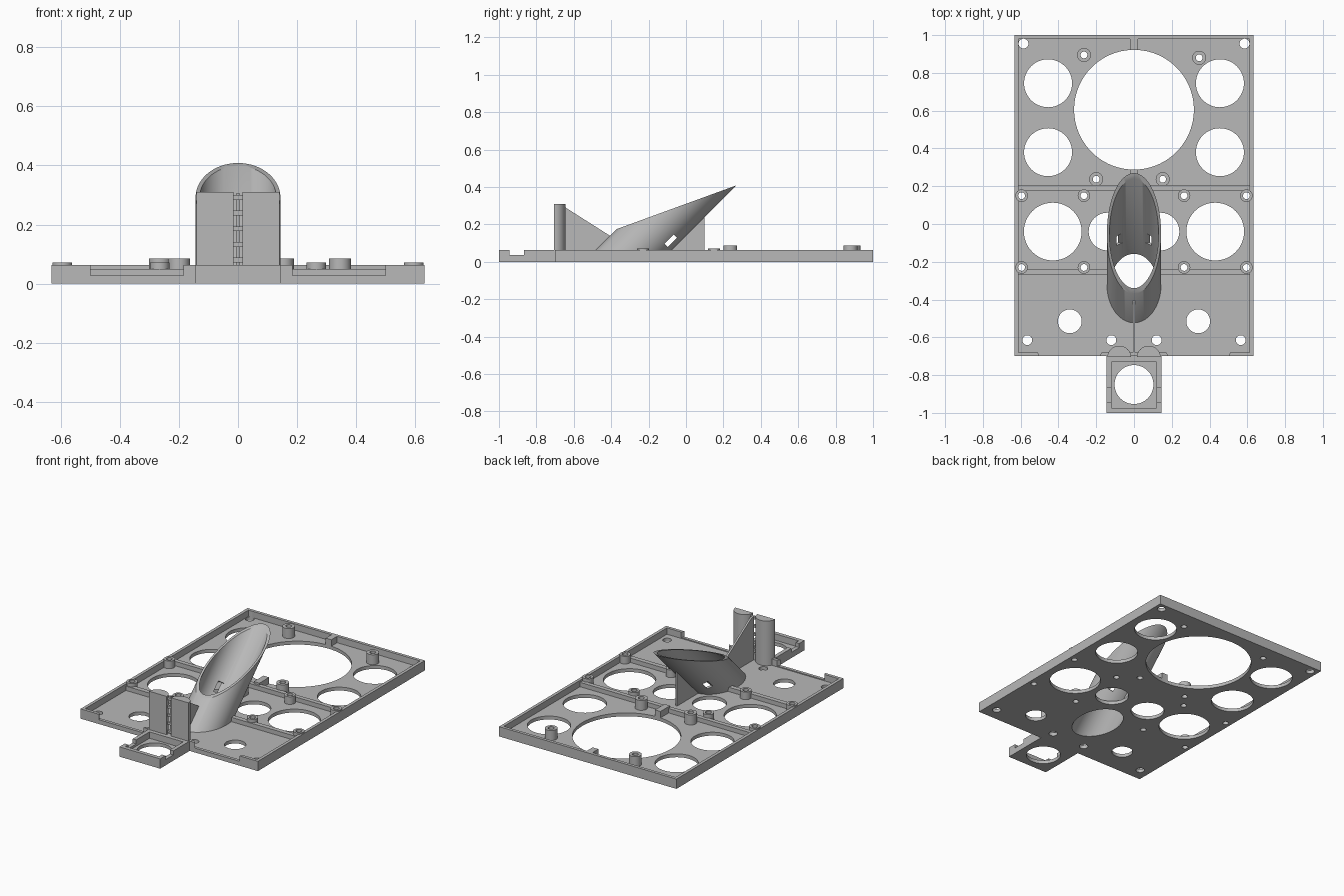
import bpy, bmesh, math
from mathutils import Vector, Matrix

default = bpy.data.objects.get("Cube")
if default:
    bpy.data.objects.remove(default, do_unlink=True)

grey = bpy.data.materials.new("plain_grey")
grey.use_nodes = True
grey.diffuse_color = (0.48, 0.48, 0.48, 1)
grey.node_tree.nodes["Principled BSDF"].inputs["Base Color"].default_value = (0.48, 0.48, 0.48, 1)

RIM, FLOOR, RIB = 0.063, 0.022, 0.05
TILT = Matrix.Rotation(math.radians(-45), 4, "X")
TUBE_FOOT = Vector((0, -0.342, 0))


def add_box(bm, x0, x1, y0, y1, z0, z1):
    size = Matrix.Diagonal((x1 - x0, y1 - y0, z1 - z0, 1))
    centre = Matrix.Translation(((x0 + x1) / 2, (y0 + y1) / 2, (z0 + z1) / 2))
    bmesh.ops.create_cube(bm, size=1, matrix=centre @ size)


def add_disc(bm, x, y, r, z0, z1, sides=48):
    bmesh.ops.create_cone(bm, cap_ends=True, segments=sides, radius1=r, radius2=r, depth=z1 - z0,
                          matrix=Matrix.Translation((x, y, (z0 + z1) / 2)))


def add_prism(bm, points, offset):
    face = bm.faces.new([bm.verts.new(p) for p in points])
    moved = bmesh.ops.extrude_face_region(bm, geom=[face])["geom"]
    bmesh.ops.translate(bm, vec=offset, verts=[v for v in moved if isinstance(v, bmesh.types.BMVert)])


def make(name, bm):
    bmesh.ops.recalc_face_normals(bm, faces=bm.faces[:])
    mesh = bpy.data.meshes.new(name)
    bm.to_mesh(mesh)
    bm.free()
    mesh.materials.append(grey)
    obj = bpy.data.objects.new(name, mesh)
    bpy.context.collection.objects.link(obj)
    return obj


def select(obj):
    bpy.ops.object.select_all(action="DESELECT")
    obj.select_set(True)
    bpy.context.view_layer.objects.active = obj


def cut(obj, *cutters):
    select(obj)
    for cutter in cutters:
        mod = obj.modifiers.new("cut", "BOOLEAN")
        mod.operation, mod.solver, mod.object = "DIFFERENCE", "EXACT", cutter
        bpy.ops.object.modifier_apply(modifier=mod.name)


def tilted_cylinder(r):
    bm = bmesh.new()
    bmesh.ops.create_cone(bm, cap_ends=True, segments=96, radius1=r, radius2=r, depth=2,
                          matrix=Matrix.Translation(TUBE_FOOT) @ TILT)
    return bm


# Cutters: round openings, screw holes, tube bore
tall_bosses = [(-0.265, 0.895), (0.345, 0.88), (-0.2, 0.237), (0.152, 0.237)]
low_bosses = [(s * x, y) for s in (-1, 1) for x in (0.265, 0.595) for y in (0.15, -0.23)]
bm = bmesh.new()
add_disc(bm, 0, 0.605, 0.317, -0.1, 0.2, 96)
add_disc(bm, 0, -0.85, 0.103, -0.1, 0.2, 64)
for s in (-1, 1):
    for x, y, r in [(0.455, 0.745, 0.127), (0.455, 0.38, 0.127), (0.43, -0.04, 0.153),
                    (0.14, -0.04, 0.1), (0.34, -0.515, 0.063), (0.565, -0.615, 0.026),
                    (0.12, -0.615, 0.026), (0.585, 0.955, 0.026)]:
        add_disc(bm, s * x, y, r, -0.1, 0.2)
for x, y in tall_bosses + low_bosses:
    add_disc(bm, x, y, 0.018, -0.1, 0.2, 24)
holes = make("hole_cutter", bm)
bore = make("bore_cutter", tilted_cylinder(0.13))

# Cutters: tray pocket, holder pocket, rim notches, holder side notches
bm = bmesh.new()
add_box(bm, -0.612, 0.612, -0.68, 0.98, FLOOR, 0.2)
add_box(bm, -0.12, 0.12, -0.975, -0.73, FLOOR, 0.2)
pockets = make("pocket_cutter", bm)
bm = bmesh.new()
for s in (-1, 1):
    add_prism(bm, [(s * x, y, 0.028) for x, y in
                   [(0.19, -0.71), (0.495, -0.71), (0.515, -0.67), (0.165, -0.67)]], (0, 0, 0.1))
add_box(bm, -0.2, 0.2, -0.945, -0.865, 0.037, 0.1)
notches = make("notch_cutter", bm)

# Tray with front holder
bm = bmesh.new()
outline = [(-0.632, -0.7), (-0.145, -0.7), (-0.145, -1), (0.145, -1), (0.145, -0.7),
           (0.632, -0.7), (0.632, 1), (-0.632, 1)]
add_prism(bm, [(x, y, 0) for x, y in outline], (0, 0, RIM))
tray = make("tray", bm)
cut(tray, pockets, notches, holes, bore)

# Cross ribs and short centre ribs
for name, dims in {"rear_rib": (-0.615, 0.615, 0.177, 0.205, FLOOR, RIB),
                   "front_rib": (-0.615, 0.615, -0.268, -0.238, FLOOR, RIB),
                   "centre_rib_inner": (-0.02, 0.02, 0.19, 0.32, FLOOR, RIM),
                   "centre_rib_rear": (-0.02, 0.02, 0.9, 0.985, FLOOR, RIM)}.items():
    bm = bmesh.new()
    add_box(bm, *dims)
    cut(make(name, bm), holes, bore)

# Screw bosses
for name, spots, r, top in [("tall_boss", tall_bosses, 0.037, 0.086), ("low_boss", low_bosses, 0.033, 0.071)]:
    for x, y in spots:
        bm = bmesh.new()
        add_disc(bm, x, y, r, FLOOR - 0.002, top, 32)
        cut(make(name, bm), holes)

# Slanted tube, trimmed at the base and by a sloping top plane
bm = tilted_cylinder(0.1435)
for point, normal in [((0, 0, 0.001), (0, 0, -1)), ((0, -0.37, 0.175), (0, -0.23, 0.63))]:
    found = bmesh.ops.bisect_plane(bm, geom=bm.verts[:] + bm.edges[:] + bm.faces[:],
                                   plane_co=point, plane_no=normal, clear_outer=True)["geom_cut"]
    bmesh.ops.contextual_create(bm, geom=[e for e in found if isinstance(e, bmesh.types.BMEdge)])
tube = make("slanted_tube", bm)
bm = bmesh.new()
bmesh.ops.create_cube(bm, size=1, matrix=Matrix.Translation((0, -0.082, 0.113)) @ TILT
                      @ Matrix.Diagonal((0.6, 0.025, 0.07, 1)))
window = make("window_cutter", bm)
cut(tube, bore, window)

# Fins in front of and behind the tube
for name, profile in {"front_fin": [(-0.685, 0.02), (-0.685, 0.305), (-0.66, 0.3), (-0.4, 0.135), (-0.515, 0.02)],
                      "rear_fin": [(-0.125, 0.02), (0.1, 0.02), (0.1, 0.242)]}.items():
    bm = bmesh.new()
    add_prism(bm, [(-0.006, y, z) for y, z in profile], (0.012, 0, 0))
    make(name, bm)

# Half-round posts and the rungs between them
for s, side in ((-1, "right"), (1, "left")):
    bm = bmesh.new()
    arc = [math.pi * i / 24 for i in range(25)]
    add_prism(bm, [(s * 0.078 + 0.063 * math.cos(a), -0.705 + 0.06 * math.sin(a), 0.01) for a in arc], (0, 0, 0.3))
    make(side + "_post", bm)
bm = bmesh.new()
for i in range(5):
    z = 0.08 + 0.053 * i
    add_box(bm, -0.018, 0.018, -0.695, -0.68, z - 0.008, z + 0.008)
make("post_rungs", bm)

for cutter in (holes, bore, pockets, notches, window):
    bpy.data.objects.remove(cutter, do_unlink=True)
for obj in list(bpy.context.collection.objects):
    if obj.type == "MESH" and grey.name in obj.data.materials:
        select(obj)
        bpy.ops.object.shade_smooth_by_angle(angle=math.radians(30))
